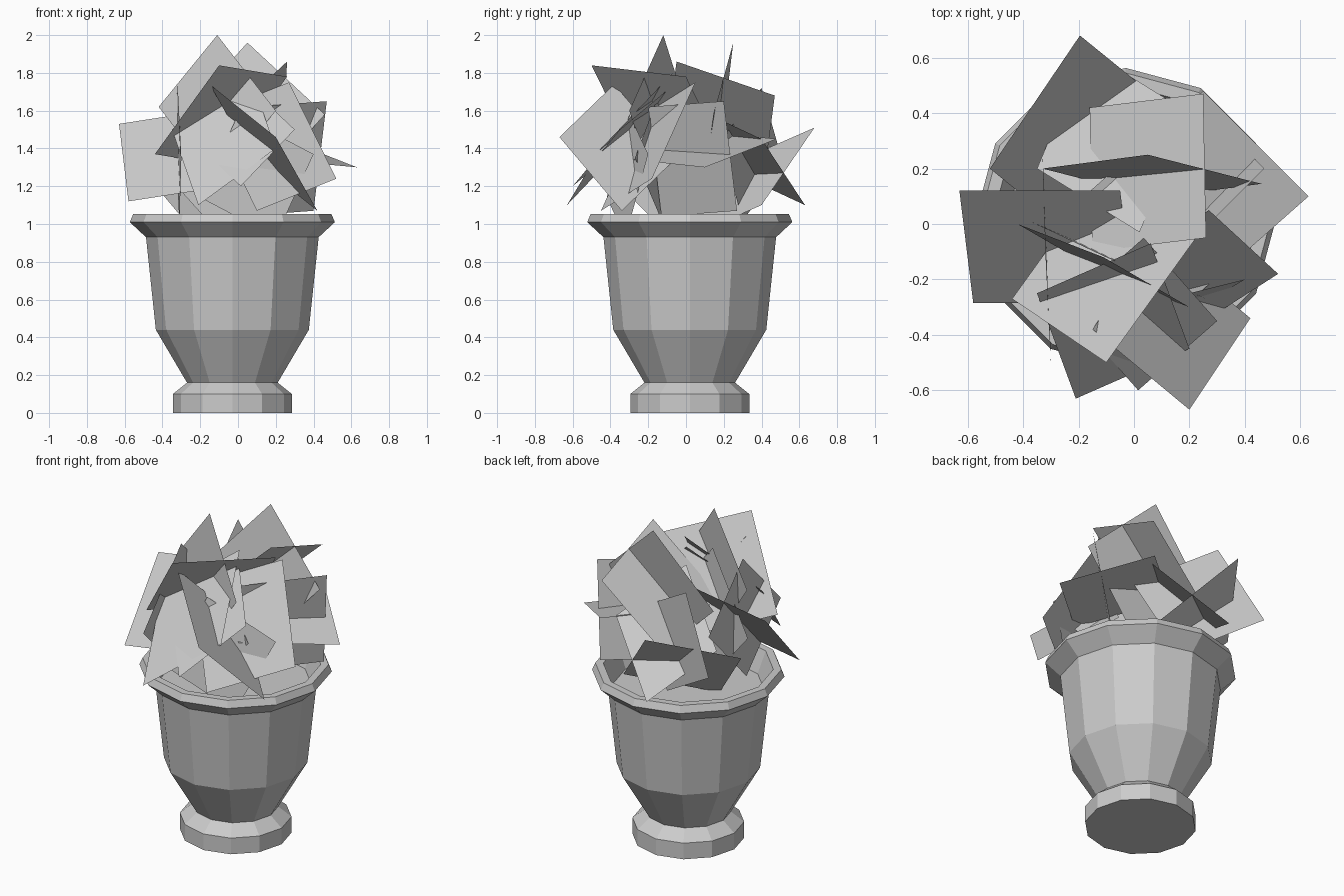
import bpy, bmesh
from math import cos, sin, pi
from mathutils import Vector

CX, CY, SIDES = -0.03, 0.02, 12


def add_object(name, bm):
    mesh = bpy.data.meshes.new(name)
    bm.to_mesh(mesh)
    bm.free()
    obj = bpy.data.objects.new(name, mesh)
    bpy.context.collection.objects.link(obj)
    return obj


def lathe(name, profile):
    """Revolve (radius, z) points into a closed twelve-sided form."""
    bm = bmesh.new()
    rings = [[bm.verts.new((CX + r * cos(2 * pi * i / SIDES),
                            CY + r * sin(2 * pi * i / SIDES), z))
              for i in range(SIDES)] for r, z in profile]
    for a, b in zip(rings, rings[1:]):
        for i in range(SIDES):
            j = (i + 1) % SIDES
            bm.faces.new((a[i], a[j], b[j], b[i]))
    bm.faces.new(rings[0][::-1])
    bm.faces.new(rings[-1])
    return add_object(name, bm)


def leaf_cards(name, cards):
    """Each card is a corner and its two neighbours; the fourth follows."""
    bm = bmesh.new()
    centre = Vector((0, 0, 1.35))
    for card in cards:
        a, b, c = (Vector(p) for p in card)
        d = b + c - a
        face = bm.faces.new([bm.verts.new(p) for p in (a, b, d, c)])
        face.normal_update()
        if face.normal.dot((b + c) / 2 - centre) < 0:
            face.normal_flip()
    return add_object(name, bm)


# Pot with foot, flared rim and soil level inside
lathe("pot", [(0.315, 0), (0.315, 0.10), (0.24, 0.16), (0.405, 0.44),
              (0.457, 0.93), (0.543, 1.01), (0.525, 1.052),
              (0.48, 1.052), (0.43, 0.92)])

# Crown of the bush
leaf_cards("upper_foliage", [
    [(-0.10, -0.50, 1.84), (0.26, 0.00, 1.78), (-0.44, -0.27, 1.37)],
    [(0.05, 0.25, 1.96), (0.46, 0.145, 1.58), (-0.33, 0.20, 1.54)],
    [(0.26, -0.05, 1.86), (0.25, 0.47, 1.68), (-0.15, -0.10, 1.48)],
    [(-0.11, -0.12, 2.00), (-0.42, 0.00, 1.62), (0.20, -0.30, 1.60)],
    [(0.63, 0.10, 1.30), (0.25, 0.48, 1.45), (0.20, -0.28, 1.34)],
    [(-0.195, 0.68, 1.51), (-0.52, 0.20, 1.30), (0.15, 0.40, 1.10)],
    [(-0.63, 0.12, 1.53), (-0.58, -0.285, 1.12), (-0.05, 0.12, 1.62)],
    [(0.47, 0.20, 1.65), (0.07, -0.20, 1.62), (0.40, 0.27, 1.07)],
])

# Outer and lower leaves
leaf_cards("lower_foliage", [
    [(0.20, -0.67, 1.46), (-0.15, -0.38, 1.74), (0.42, -0.34, 1.07)],
    [(-0.21, -0.63, 1.10), (0.20, -0.45, 1.40), (-0.35, -0.25, 1.50)],
    [(0.52, -0.18, 1.24), (0.27, 0.05, 1.75), (0.10, -0.45, 1.07)],
    [(-0.52, 0.52, 1.30), (-0.08, 0.30, 1.02), (-0.28, 0.40, 1.72)],
    [(-0.17, 0.63, 1.10), (0.20, 0.40, 1.45), (-0.35, 0.20, 1.30)],
    [(-0.33, 0.25, 1.40), (-0.32, -0.10, 1.75), (-0.31, -0.15, 1.00)],
    [(-0.46, 0.05, 1.35), (-0.10, -0.12, 1.75), (-0.10, -0.10, 0.95)],
    [(0.015, -0.60, 1.20), (0.30, -0.35, 1.50), (-0.25, -0.30, 1.45)],
    [(0.00, -0.30, 1.58), (0.40, -0.20, 1.37), (-0.20, -0.42, 1.14)],
])
